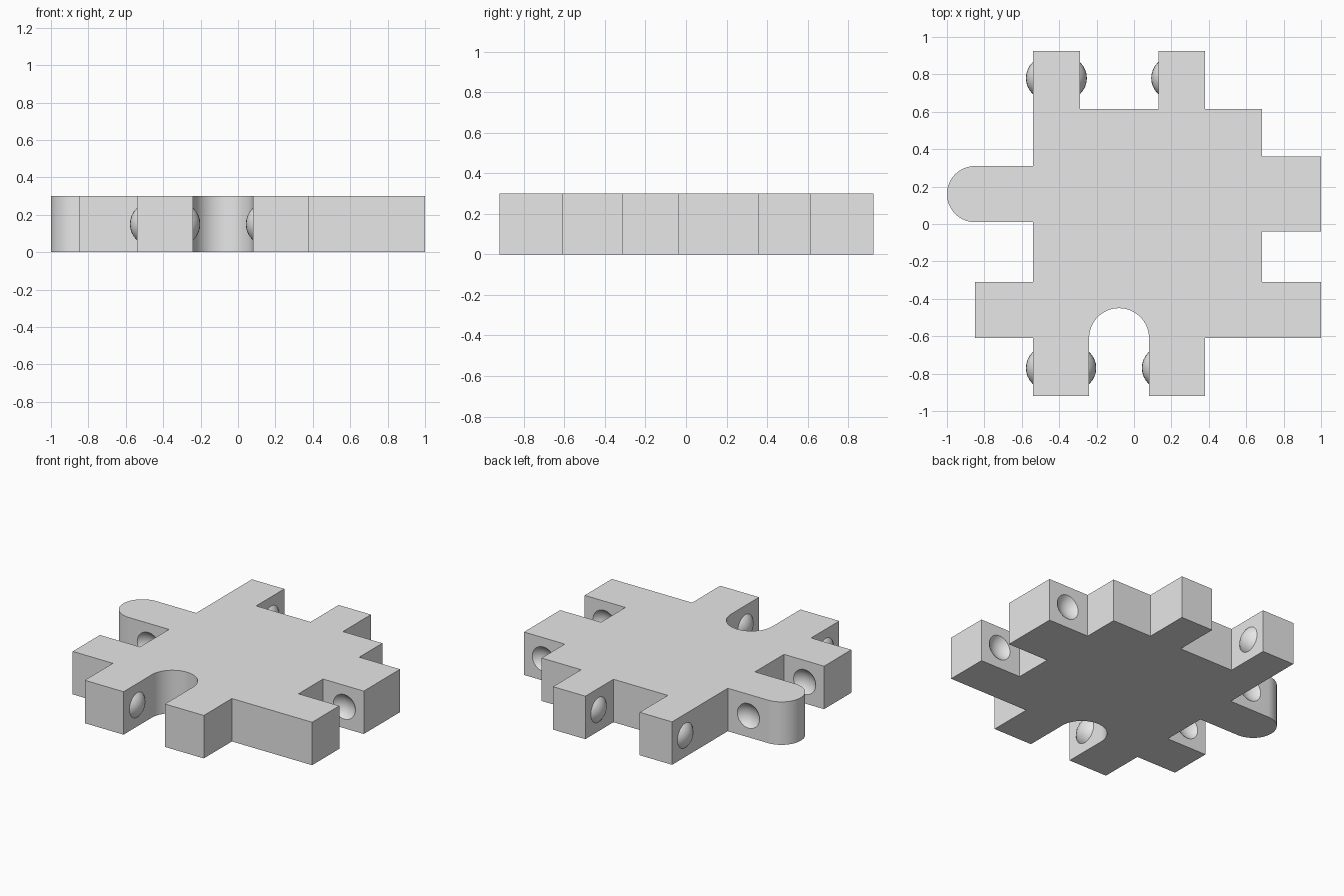
import bpy, bmesh, math

if "Cube" in bpy.data.objects:
    bpy.data.objects.remove(bpy.data.objects["Cube"])

THICK = 0.30           # plate thickness
R, CAP = 0.117, 0.038  # snap ball radius and cap height

grey = bpy.data.materials.new("light grey")
grey.diffuse_color = (0.8, 0.8, 0.8, 1)
grey.use_nodes = True
grey.node_tree.nodes["Principled BSDF"].inputs["Base Color"].default_value = grey.diffuse_color


def arc(cx, cy, r, start, end, n=32):
    """Points along an arc, angles in degrees."""
    angles = [math.radians(start + (end - start) * i / n) for i in range(n + 1)]
    return [(cx + r * math.cos(a), cy + r * math.sin(a)) for a in angles]


# Plate outline, counterclockwise: front prongs with round slot, right arms,
# back prongs, rounded left tab, square left arm
outline = (
    [(-0.54, -0.92), (-0.24, -0.92)]
    + arc(-0.08, -0.61, 0.16, 180, 0)
    + [(0.08, -0.92), (0.38, -0.92), (0.38, -0.61), (1, -0.61), (1, -0.31),
       (0.685, -0.31), (0.685, -0.04), (1, -0.04), (1, 0.36), (0.685, 0.36),
       (0.685, 0.615), (0.38, 0.615), (0.38, 0.925), (0.13, 0.925),
       (0.13, 0.615), (-0.29, 0.615), (-0.29, 0.925), (-0.54, 0.925),
       (-0.54, 0.31)]
    + arc(-0.85, 0.16, 0.15, 90, 270)
    + [(-0.54, 0.01), (-0.54, -0.31), (-0.85, -0.31), (-0.85, -0.61),
       (-0.54, -0.61)]
)

# Extruded plate
bm = bmesh.new()
face = bm.faces.new([bm.verts.new((x, y, 0)) for x, y in outline])
top = bmesh.ops.extrude_face_region(bm, geom=[face])
bmesh.ops.translate(bm, vec=(0, 0, THICK),
                    verts=[v for v in top["geom"] if isinstance(v, bmesh.types.BMVert)])
bmesh.ops.recalc_face_normals(bm, faces=bm.faces)
mesh = bpy.data.meshes.new("connector_plate")
bm.to_mesh(mesh)
bm.free()
plate = bpy.data.objects.new("connector_plate", mesh)
bpy.context.collection.objects.link(plate)
mesh.materials.append(grey)


def snap_ball(x, y, operation):
    """Merge a ball into the plate, or cut it out."""
    bpy.ops.mesh.primitive_uv_sphere_add(segments=32, ring_count=16, radius=R,
                                         location=(x, y, THICK / 2))
    ball = bpy.context.object
    ball.data.materials.append(grey)
    ball.hide_render = True
    bpy.context.view_layer.objects.active = plate
    mod = plate.modifiers.new("snap", 'BOOLEAN')
    mod.operation, mod.solver, mod.object = operation, 'EXACT', ball
    bpy.ops.object.modifier_apply(modifier=mod.name)
    bpy.data.objects.remove(ball)


# Bumps on the prong sides: wall x, y, outward direction
for x, y, side in [(-0.54, 0.78, -1), (-0.29, 0.78, 1), (0.13, 0.78, -1),
                   (-0.54, -0.77, -1), (-0.24, -0.77, 1), (0.08, -0.77, -1)]:
    snap_ball(x - side * (R - CAP), y, 'UNION')

# Sockets in the arm sides: x, wall y, outward direction
for x, y, side in [(-0.70, 0.31, 1), (-0.70, 0.01, -1), (-0.70, -0.31, 1),
                   (0.85, 0.36, 1), (0.85, -0.04, -1), (0.85, -0.31, 1)]:
    snap_ball(x, y + side * (R - CAP), 'DIFFERENCE')

# Smooth curves with crisp corners
bpy.ops.object.select_all(action='DESELECT')
plate.select_set(True)
bpy.context.view_layer.objects.active = plate
bpy.ops.object.shade_smooth_by_angle(angle=math.radians(30))
